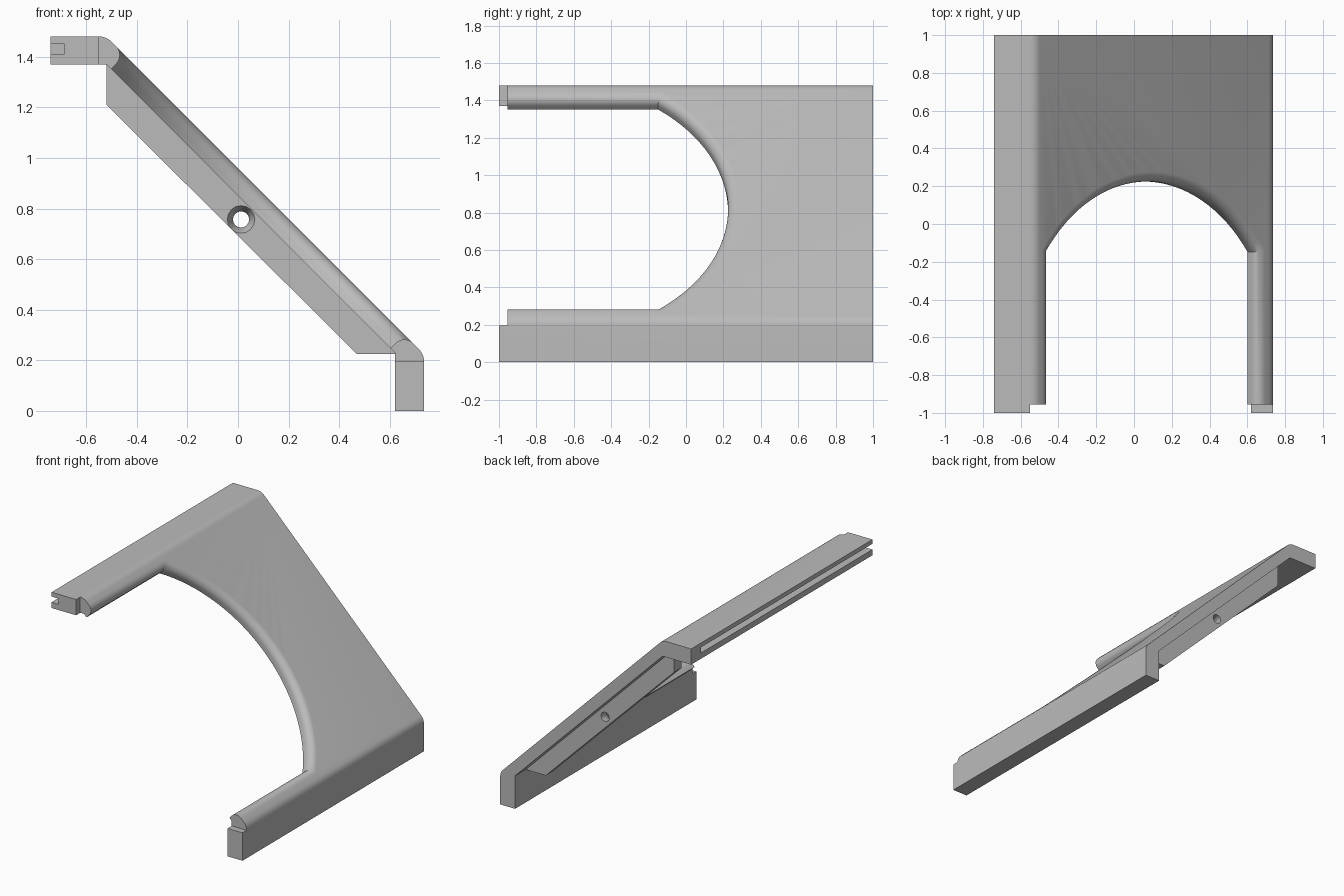
import bpy, bmesh, math

if "Cube" in bpy.data.objects:
    bpy.data.objects.remove(bpy.data.objects["Cube"])

grey = bpy.data.materials.new("plain_grey")
grey.use_nodes = True
colour = (0.5, 0.5, 0.5, 1)
grey.diffuse_color = colour
grey.node_tree.nodes["Principled BSDF"].inputs["Base Color"].default_value = colour


def loft(name, rings):
    """Closed solid through rings that share one point count."""
    bm = bmesh.new()
    loops = [[bm.verts.new(p) for p in ring] for ring in rings]
    count = len(loops[0])
    for a, b in zip(loops, loops[1:]):
        for i in range(count):
            j = (i + 1) % count
            bm.faces.new((a[i], a[j], b[j], b[i]))
    bm.faces.new(loops[0])
    bm.faces.new(loops[-1])
    bmesh.ops.recalc_face_normals(bm, faces=bm.faces)
    mesh = bpy.data.meshes.new(name)
    bm.to_mesh(mesh)
    bm.free()
    mesh.materials.append(grey)
    obj = bpy.data.objects.new(name, mesh)
    bpy.context.collection.objects.link(obj)
    return obj


def extrude(name, profile, y0, y1):
    return loft(name, [[(x, y, z) for x, z in profile] for y in (y0, y1)])


def box(name, x0, x1, y0, y1, z0, z1):
    return extrude(name, [(x0, z0), (x1, z0), (x1, z1), (x0, z1)], y0, y1)


def cut(obj, cutter):
    cutter.hide_render = True
    mod = obj.modifiers.new("cut", 'BOOLEAN')
    mod.operation = 'DIFFERENCE'
    mod.solver = 'EXACT'
    mod.object = cutter
    bpy.context.view_layer.objects.active = obj
    bpy.ops.object.modifier_apply(modifier=mod.name)
    bpy.data.objects.remove(cutter)


def arc(cx, cz, r, start, end, steps):
    angles = [math.radians(start + (end - start) * i / steps) for i in range(steps + 1)]
    return [(cx + r * math.cos(a), cz + r * math.sin(a)) for a in angles]


# Bent plate: top arm, sloping web and upright leg
bend = 0.03 / math.tan(math.radians(22.5))
profile = [(-0.74, 1.37), (-0.74, 1.48)]
profile += arc(-0.55, 1.48 - bend, bend, 90, 45, 6)
profile += arc(0.735 - bend, 0.195, bend, 45, 0, 6)
profile += [(0.735, 0), (0.62, 0), (0.62, 0.23), (-0.52, 1.37)]
bracket = extrude("bent_plate", profile, -1, 1)

# Arched opening square to the slope, with a rounded outer edge
ROOT = math.sqrt(2)
OUTER = 0.96 / ROOT
FILLET = 0.05
MID, HALF, RADIUS, CENTRE_Y = -0.53, 0.78, 1.0, -0.775


def opening_ring(height, grow):
    half, radius = HALF + grow, RADIUS + grow
    edge = math.degrees(math.acos(half / radius))
    outline = [(half, -1.2)]
    outline += arc(0, CENTRE_Y, radius, edge, 180 - edge, 32)
    outline += [(-half, -1.2)]
    return [((MID + s + height) / ROOT, y, (height - MID - s) / ROOT) for s, y in outline]


rings = [opening_ring(0.5, 0)]
for i in range(9):
    a = math.radians(90 * i / 8)
    rings.append(opening_ring(OUTER - FILLET + FILLET * math.sin(a),
                              FILLET * (1 - math.cos(a))))
rings.append(opening_ring(0.9, FILLET))
cut(bracket, loft("opening_cutter", rings))

# Stepped front ends and the groove along the arm
cut(bracket, box("end_cutter", -0.55, 1, -1.1, -0.955, 0.195, 2))
cut(bracket, box("groove_cutter", -0.8, -0.685, -1.1, 0.89, 1.41, 1.45))

# Stiffening rib under the slope, with a countersunk hole
RIB_FRONT, RIB_BACK = 0.79, 0.875
rib = extrude("stiffening_rib", [(-0.52, 1.37), (-0.52, 1.21), (0.47, 0.225),
                                 (0.625, 0.225), (0.625, 0.24), (-0.51, 1.375)],
              RIB_FRONT, RIB_BACK)
hole = []
for y, r in ((RIB_FRONT - 0.001, 0.055), (RIB_FRONT + 0.04, 0.032), (RIB_BACK + 0.05, 0.032)):
    hole.append([(x, y, z) for x, z in arc(0.012, 0.757, r, 0, 337.5, 15)])
cut(rib, loft("hole_cutter", hole))

# Smooth the rounded edges and keep the corners crisp
for obj in (bracket, rib):
    bpy.ops.object.select_all(action='DESELECT')
    obj.select_set(True)
    bpy.context.view_layer.objects.active = obj
    bpy.ops.object.shade_smooth_by_angle(angle=math.radians(30))
